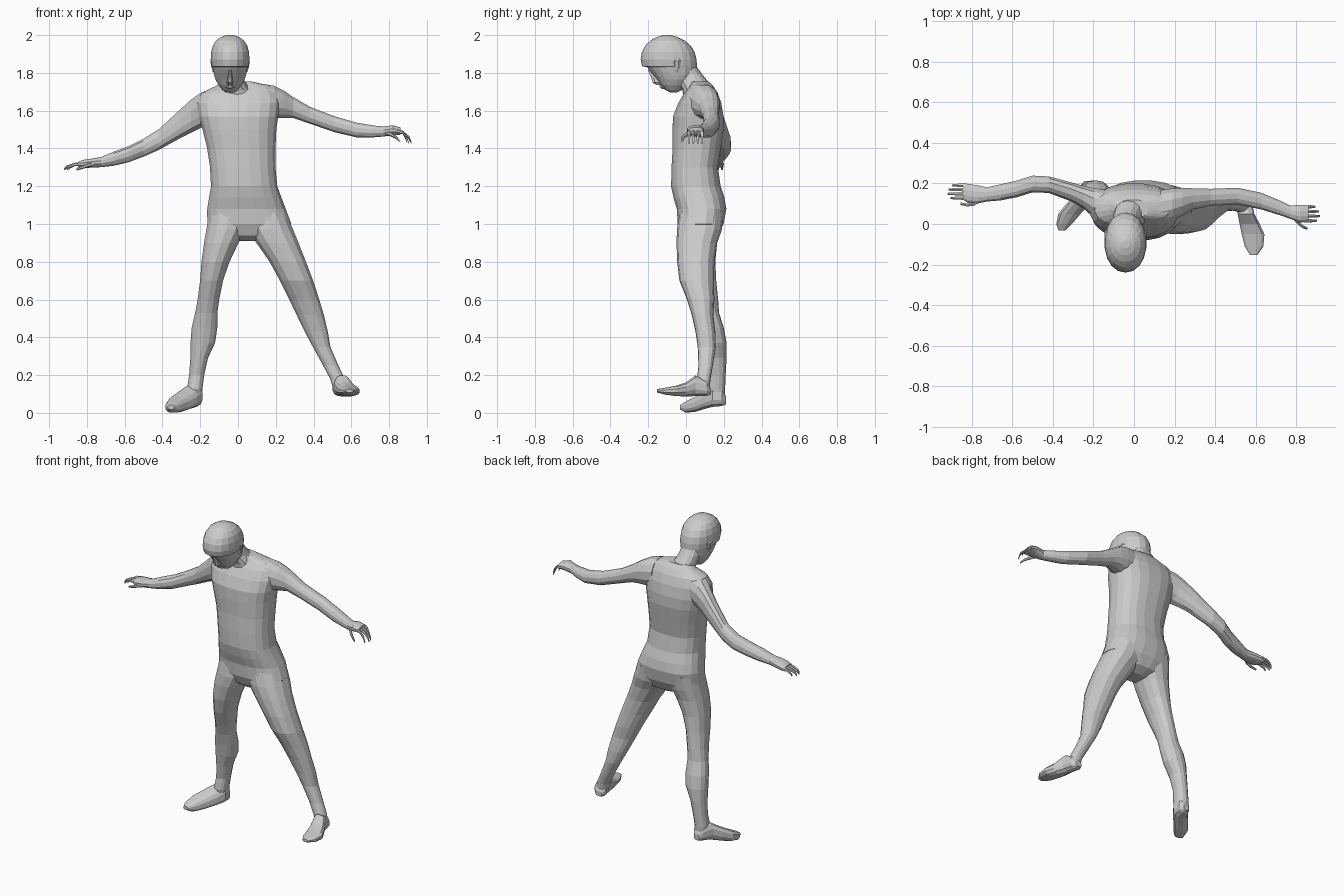
import bpy, bmesh, math


def loft(name, axis, secs, n=14, e=0.9):
    """Skin rounded rings stacked along an axis; each ring is (pos, u0, u1, v0, v1)."""
    bm = bmesh.new()
    rings = []
    for p, u0, u1, v0, v1 in secs:
        ring = []
        for i in range(n):
            a = 2 * math.pi * (i + 0.5) / n
            c, s = math.cos(a), math.sin(a)
            u = (u0 + u1) / 2 + (u1 - u0) / 2 * math.copysign(abs(c) ** e, c)
            v = (v0 + v1) / 2 + (v1 - v0) / 2 * math.copysign(abs(s) ** e, s)
            ring.append(bm.verts.new({'x': (p, u, v), 'y': (u, p, v), 'z': (u, v, p)}[axis]))
        rings.append(ring)
    for a, b in zip(rings, rings[1:]):
        for i in range(n):
            j = (i + 1) % n
            bm.faces.new((a[i], a[j], b[j], b[i]))
    bm.faces.new(rings[0])
    bm.faces.new(rings[-1])
    bmesh.ops.recalc_face_normals(bm, faces=bm.faces)
    me = bpy.data.meshes.new(name)
    bm.to_mesh(me)
    bm.free()
    ob = bpy.data.objects.new(name, me)
    bpy.context.collection.objects.link(ob)
    return ob


def finger(name, pts, r=0.011):
    """Thin tapered tube through points, running along x."""
    secs = []
    for k, (x, y, z) in enumerate(pts):
        q = r * (1 - 0.18 * k)
        secs.append((x, y - q, y + q, z - q, z + q))
    loft(name, 'x', secs, 6, 1)


# torso, from crotch to shoulder line
loft("torso", 'z', [
    (0.91, 0.00, 0.12, 0.02, 0.12), (0.94, -0.10, 0.22, -0.02, 0.17),
    (1.00, -0.165, 0.285, -0.045, 0.20), (1.08, -0.165, 0.255, -0.05, 0.215),
    (1.14, -0.155, 0.232, -0.068, 0.205), (1.20, -0.145, 0.21, -0.08, 0.185),
    (1.30, -0.15, 0.20, -0.078, 0.17), (1.40, -0.165, 0.20, -0.072, 0.185),
    (1.50, -0.19, 0.205, -0.073, 0.20), (1.57, -0.21, 0.215, -0.07, 0.20),
    (1.64, -0.22, 0.225, -0.042, 0.188), (1.695, -0.195, 0.215, -0.01, 0.168),
    (1.73, -0.12, 0.18, 0.02, 0.145), (1.755, -0.08, 0.07, 0.03, 0.12)], 20, 0.82)

# neck and head, bowed forward
HX = -0.042
loft("neck", 'z', [
    (1.66, -0.09, 0.10, -0.01, 0.17), (1.71, -0.09, 0.07, -0.02, 0.14),
    (1.76, -0.10, 0.035, -0.045, 0.112), (1.80, -0.105, 0.022, -0.06, 0.08),
    (1.85, -0.105, 0.02, -0.07, 0.045)], 14)


def head_rings(rows):
    return [(z, HX - w, HX + w, y0, y1) for z, w, y0, y1 in rows]


loft("head", 'z', head_rings([
    (1.697, 0.025, -0.085, -0.045), (1.71, 0.042, -0.11, -0.02),
    (1.735, 0.062, -0.135, 0.01), (1.765, 0.078, -0.155, 0.035),
    (1.79, 0.086, -0.175, 0.05), (1.815, 0.091, -0.195, 0.055),
    (1.83, 0.094, -0.205, 0.058), (1.835, 0.099, -0.232, 0.058),
    (1.87, 0.104, -0.24, 0.056), (1.91, 0.102, -0.234, 0.046),
    (1.945, 0.092, -0.215, 0.024), (1.972, 0.074, -0.187, -0.008),
    (1.99, 0.048, -0.155, -0.045), (2.0, 0.02, -0.12, -0.08)]), 18, 0.95)
loft("nose", 'z', head_rings([
    (1.737, 0.013, -0.158, -0.12), (1.748, 0.020, -0.178, -0.12),
    (1.775, 0.013, -0.186, -0.14), (1.815, 0.008, -0.203, -0.16)]), 8)
loft("lips", 'z', head_rings([
    (1.714, 0.018, -0.126, -0.09), (1.722, 0.026, -0.139, -0.09),
    (1.732, 0.020, -0.143, -0.10)]), 8)
for side in (-1, 1):
    x = HX + side * 0.086
    loft("ear", 'z', [
        (1.805, x - 0.006, x + 0.006, -0.065, -0.045), (1.83, x - 0.014, x + 0.014, -0.068, -0.03),
        (1.862, x - 0.02, x + 0.02, -0.074, -0.024), (1.875, x - 0.012, x + 0.012, -0.065, -0.035)], 8)

# legs
loft("right_leg", 'z', [
    (1.06, -0.155, 0.06, -0.035, 0.20), (0.97, -0.17, 0.045, -0.045, 0.185),
    (0.90, -0.182, 0.005, -0.045, 0.165), (0.80, -0.195, -0.043, -0.035, 0.155),
    (0.70, -0.202, -0.078, -0.01, 0.16), (0.60, -0.215, -0.098, 0.03, 0.17),
    (0.53, -0.228, -0.108, 0.055, 0.175), (0.45, -0.247, -0.108, 0.075, 0.20),
    (0.37, -0.253, -0.12, 0.09, 0.215), (0.29, -0.253, -0.158, 0.105, 0.215),
    (0.20, -0.26, -0.178, 0.12, 0.21), (0.13, -0.27, -0.187, 0.11, 0.207),
    (0.08, -0.265, -0.192, 0.12, 0.205)])
loft("left_leg", 'z', [
    (1.06, 0.03, 0.255, -0.035, 0.20), (0.97, 0.05, 0.295, -0.048, 0.19),
    (0.90, 0.095, 0.323, -0.05, 0.165), (0.80, 0.165, 0.362, -0.047, 0.15),
    (0.70, 0.22, 0.40, -0.035, 0.148), (0.60, 0.27, 0.432, 0.005, 0.15),
    (0.52, 0.308, 0.456, 0.03, 0.145), (0.43, 0.352, 0.477, 0.05, 0.155),
    (0.35, 0.395, 0.49, 0.062, 0.157), (0.25, 0.45, 0.533, 0.066, 0.142),
    (0.18, 0.487, 0.567, 0.058, 0.13), (0.12, 0.505, 0.582, 0.05, 0.125)])

# feet, turned outward
loft("right_foot", 'y', [
    (0.213, -0.245, -0.205, 0.045, 0.085), (0.19, -0.265, -0.188, 0.035, 0.13),
    (0.14, -0.295, -0.187, 0.03, 0.15), (0.10, -0.335, -0.215, 0.02, 0.12),
    (0.05, -0.375, -0.262, 0.005, 0.088), (0.00, -0.385, -0.305, 0.0, 0.062),
    (-0.032, -0.372, -0.338, 0.018, 0.042)], 12, 0.8)
loft("left_foot", 'y', [
    (0.133, 0.515, 0.56, 0.098, 0.13), (0.11, 0.50, 0.583, 0.089, 0.17),
    (0.05, 0.51, 0.595, 0.087, 0.20), (0.00, 0.52, 0.622, 0.086, 0.162),
    (-0.05, 0.53, 0.645, 0.088, 0.145), (-0.11, 0.545, 0.64, 0.096, 0.134),
    (-0.153, 0.572, 0.61, 0.108, 0.126)], 12, 0.8)

# arms with palms
loft("right_arm", 'x', [
    (-0.14, 0.01, 0.17, 1.53, 1.71), (-0.20, 0.03, 0.18, 1.505, 1.695),
    (-0.25, 0.075, 0.19, 1.48, 1.66), (-0.31, 0.11, 0.207, 1.45, 1.605),
    (-0.42, 0.152, 0.236, 1.39, 1.503), (-0.50, 0.155, 0.24, 1.355, 1.453),
    (-0.58, 0.13, 0.215, 1.325, 1.413), (-0.66, 0.115, 0.197, 1.307, 1.383),
    (-0.725, 0.11, 0.182, 1.30, 1.355), (-0.77, 0.10, 0.192, 1.298, 1.348),
    (-0.82, 0.103, 0.20, 1.295, 1.34), (-0.845, 0.12, 0.20, 1.298, 1.33)], 12)
loft("left_arm", 'x', [
    (0.13, 0.00, 0.17, 1.56, 1.745), (0.19, 0.015, 0.178, 1.555, 1.735),
    (0.24, 0.04, 0.18, 1.56, 1.71), (0.29, 0.07, 0.178, 1.56, 1.675),
    (0.38, 0.088, 0.175, 1.53, 1.622), (0.51, 0.095, 0.18, 1.485, 1.572),
    (0.63, 0.07, 0.155, 1.457, 1.537), (0.72, 0.042, 0.117, 1.458, 1.522),
    (0.77, 0.025, 0.092, 1.462, 1.517), (0.82, 0.005, 0.096, 1.47, 1.523),
    (0.86, 0.012, 0.095, 1.472, 1.512)], 12)

# fingers and thumbs
for k in range(4):
    reach = (0.0, 0.014, 0.010, -0.008)[k]
    y = 0.128 + 0.021 * k
    finger("right_finger", [(-0.825, y, 1.318), (-0.865, y, 1.315),
                            (-0.895 - reach, y, 1.302), (-0.906 - reach, y, 1.29)])
    y = 0.016 + 0.023 * k
    finger("left_finger", [(0.84, y, 1.492), (0.872, y, 1.485),
                           (0.893 + reach, y, 1.458), (0.904 + reach, y, 1.43)])
finger("right_thumb", [(-0.75, 0.125, 1.32), (-0.79, 0.10, 1.312), (-0.825, 0.094, 1.30), (-0.855, 0.10, 1.29)], 0.014)
finger("left_thumb", [(0.78, 0.04, 1.485), (0.81, 0.005, 1.475), (0.835, -0.015, 1.46), (0.855, -0.022, 1.44)], 0.014)
